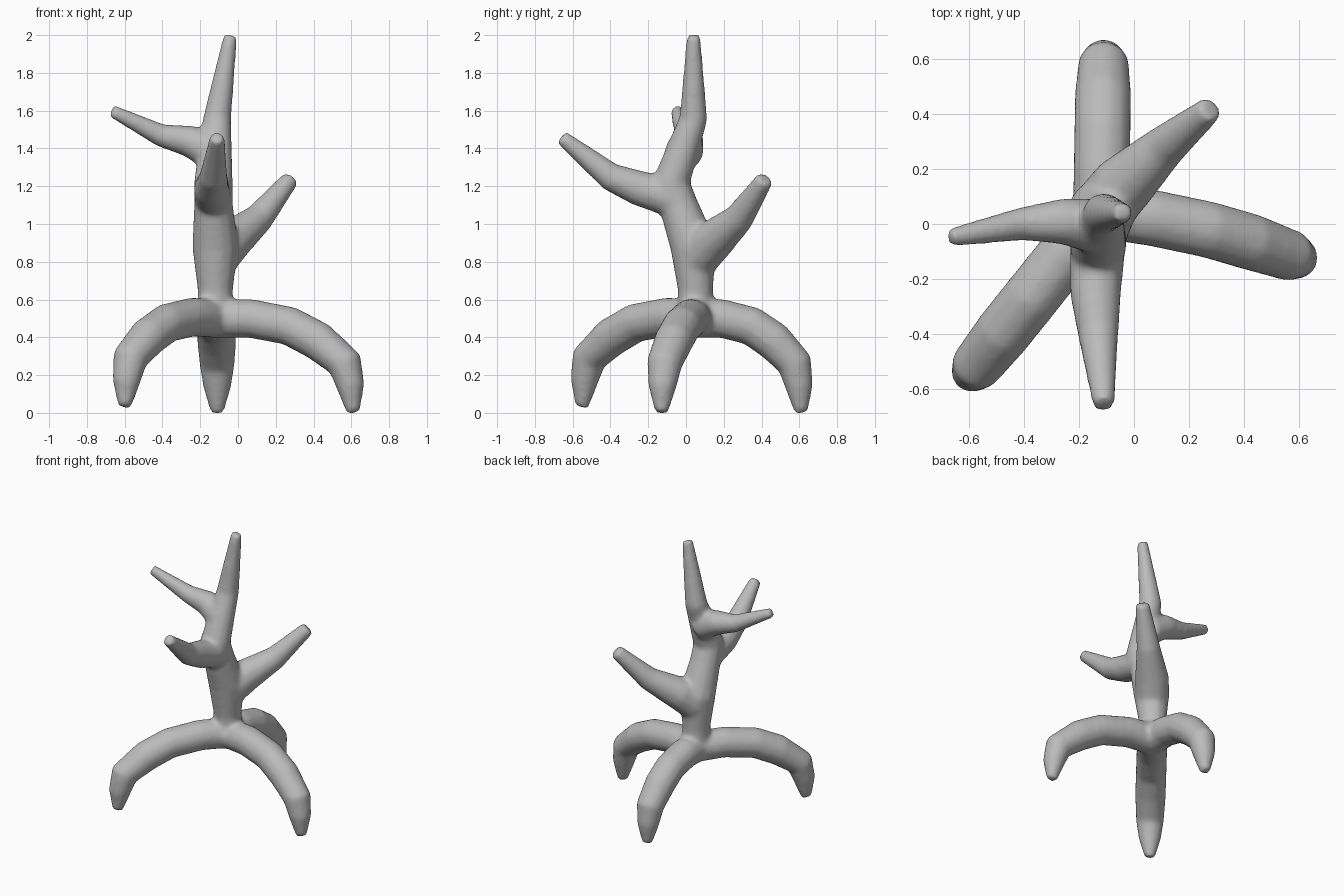
import bpy
import bmesh
import math
from mathutils import Vector

cube = bpy.data.objects.get("Cube")
if cube:
    bpy.data.objects.remove(cube, do_unlink=True)

SIDES = 12
HUB = Vector((-.12, .05, 0))

# Trunk and branches: points as (x, y, z, radius), from root to tip
trunk = [(-.12, .05, .43, .09), (-.12, .05, .65, .09), (-.12, .04, .88, .12),
         (-.13, -.04, 1.1, .1), (-.13, -.08, 1.22, .1), (-.11, .04, 1.56, .07),
         (-.04, .04, 2, .025)]
front_branch = [(-.13, -.05, 1.13, .1), (-.14, -.25, 1.19, .09),
                (-.13, -.4, 1.25, .07), (-.11, -.66, 1.46, .03)]
right_branch = [(-.13, -.01, 1.38, .1), (-.26, .01, 1.44, .08),
                (-.41, 0, 1.47, .055), (-.67, -.05, 1.6, .017)]
back_branch = [(-.11, .06, .82, .11), (-.04, .14, .91, .11),
               (.11, .28, 1.03, .075), (.28, .42, 1.24, .04)]

# Shape shared by the legs: (share of the reach, height, radius)
LEG_SHAPE = [(0, .5, .1), (.25, .5, .1), (.53, .46, .1), (.74, .38, .1),
             (.94, .26, .09), (.98, .14, .07), (1, 0, .02)]


def leg(foot_x, foot_y, lift, bow):
    """Arch from the hub out to the foot, bowed sideways a little."""
    reach = Vector((foot_x, foot_y, 0)) - HUB
    across = Vector((-reach.y, reach.x, 0)).normalized()
    path = []
    for share, height, radius in LEG_SHAPE:
        p = HUB + reach * share + across * bow * math.sin(math.pi * share)
        path.append((p.x, p.y, height + lift * share, radius))
    return path


def add_tube(bm, path):
    """Sweep a tapering ring along the path and cap both ends."""
    pts = [Vector(p[:3]) for p in path]
    tangent = (pts[1] - pts[0]).normalized()
    side = tangent.orthogonal().normalized()
    rings = []
    for i, p in enumerate(pts):
        ahead = (pts[min(i + 1, len(pts) - 1)] - p).normalized()
        behind = (p - pts[max(i - 1, 0)]).normalized()
        turned = (ahead + behind).normalized()
        side = tangent.rotation_difference(turned) @ side
        tangent = turned
        other = tangent.cross(side)
        # Thin ends are made a little thicker, as softening thins them
        radius = path[i][3]
        radius = radius * 1.02 + .0003 / radius
        ring = []
        for k in range(SIDES):
            angle = math.tau * k / SIDES
            offset = side * math.cos(angle) + other * math.sin(angle)
            ring.append(bm.verts.new(p + offset * radius))
        rings.append(ring)
    for lower, upper in zip(rings, rings[1:]):
        for k in range(SIDES):
            n = (k + 1) % SIDES
            bm.faces.new((lower[k], lower[n], upper[n], upper[k]))
    bm.faces.new(rings[0][::-1])
    bm.faces.new(rings[-1])


# Grey body colour
grey = bpy.data.materials.new("grey")
grey.use_nodes = True
colour = (.5, .5, .5, 1)
grey.diffuse_color = colour
bsdf = next(n for n in grey.node_tree.nodes if n.type == 'BSDF_PRINCIPLED')
bsdf.inputs["Base Color"].default_value = colour

# Legs by foot position
left_leg = leg(.61, -.13, 0, .025)
back_leg = leg(-.11, .61, 0, 0)
right_leg = leg(-.6, -.55, .03, 0)

# All limbs share one mesh so that they can grow together
bm = bmesh.new()
for path in (trunk, front_branch, right_branch, back_branch,
             left_leg, back_leg, right_leg):
    add_tube(bm, path)
mesh = bpy.data.meshes.new("branching_stand")
bm.to_mesh(mesh)
bm.free()
mesh.materials.append(grey)
stand = bpy.data.objects.new("branching_stand", mesh)
bpy.context.collection.objects.link(stand)

# Fuse the limbs and soften the joints
fuse = stand.modifiers.new("fuse", 'REMESH')
fuse.mode = 'VOXEL'
fuse.voxel_size = .014
fuse.use_smooth_shade = True
soften = stand.modifiers.new("soften", 'SMOOTH')
soften.factor = .5
soften.iterations = 12
